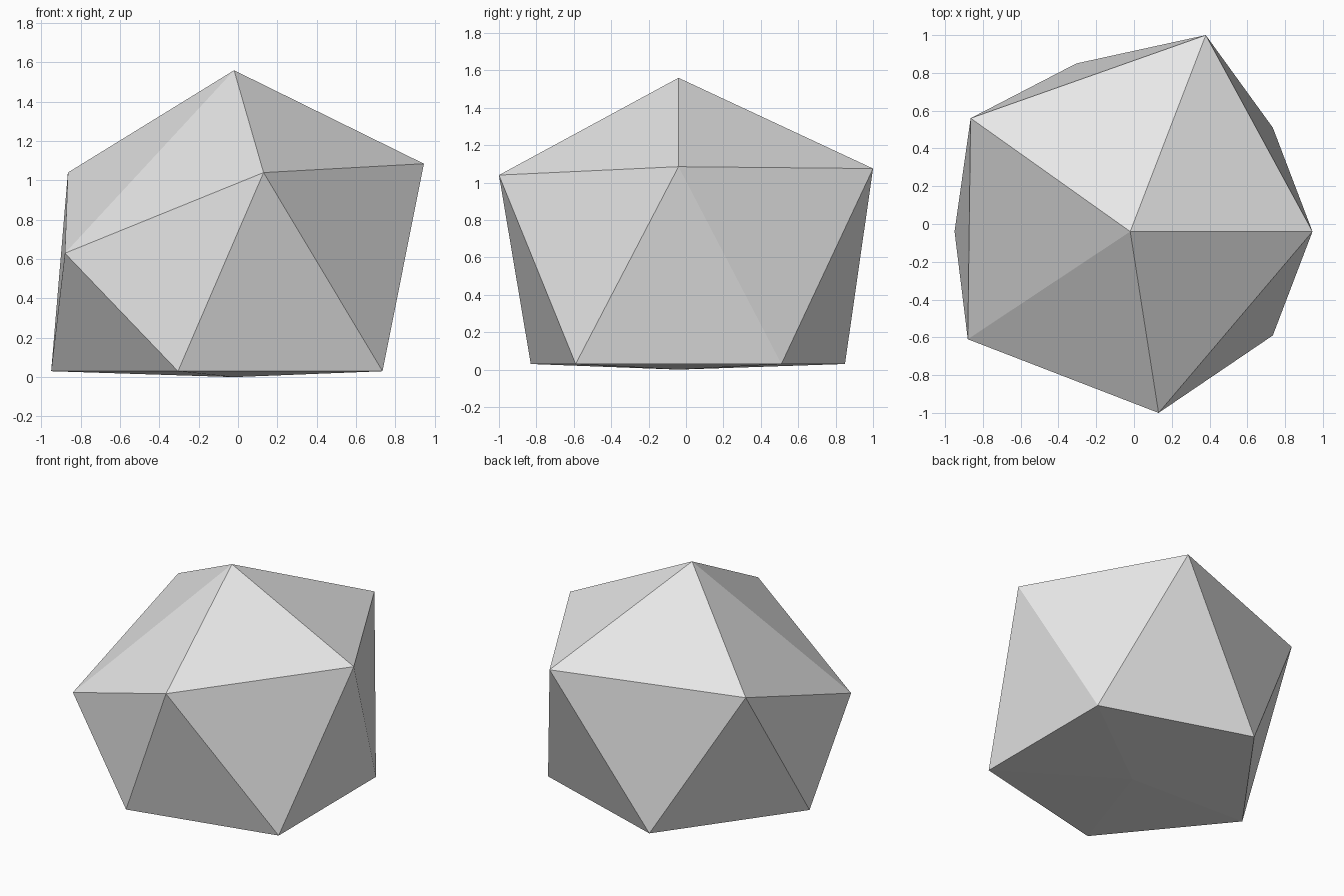
import bpy
import bmesh

default = bpy.data.objects.get("Cube")
if default:
    bpy.data.objects.remove(default, do_unlink=True)

# Plain stone grey
grey = bpy.data.materials.new("stone_grey")
grey.use_nodes = True
colour = (0.8, 0.8, 0.8, 1.0)
grey.diffuse_color = colour
grey.node_tree.nodes["Principled BSDF"].inputs["Base Color"].default_value = colour

# Corner rings of the boulder, counter-clockwise from above
upper = [(0.945, -0.04, 1.085), (0.38, 1.0, 1.075), (-0.865, 0.56, 1.04),
         (-0.88, -0.61, 0.63), (0.13, -1.0, 1.04)]
lower = [(0.735, 0.51, 0.03), (-0.305, 0.85, 0.03), (-0.95, -0.04, 0.03),
         (-0.305, -0.83, 0.03), (0.735, -0.59, 0.03)]

bm = bmesh.new()
peak = bm.verts.new((-0.02, -0.04, 1.56))
base = bm.verts.new((-0.02, -0.04, 0.0))
top = [bm.verts.new(p) for p in upper]
low = [bm.verts.new(p) for p in lower]

# Cap fan, zigzag side band and shallow base fan
for i in range(len(top)):
    j = (i + 1) % len(top)
    bm.faces.new((peak, top[i], top[j]))
    bm.faces.new((top[i], low[i], top[j]))
    bm.faces.new((low[i], low[j], top[j]))
    bm.faces.new((base, low[j], low[i]))
bmesh.ops.recalc_face_normals(bm, faces=bm.faces)

mesh = bpy.data.meshes.new("boulder")
bm.to_mesh(mesh)
bm.free()
mesh.materials.append(grey)
boulder = bpy.data.objects.new("boulder", mesh)
bpy.context.scene.collection.objects.link(boulder)
